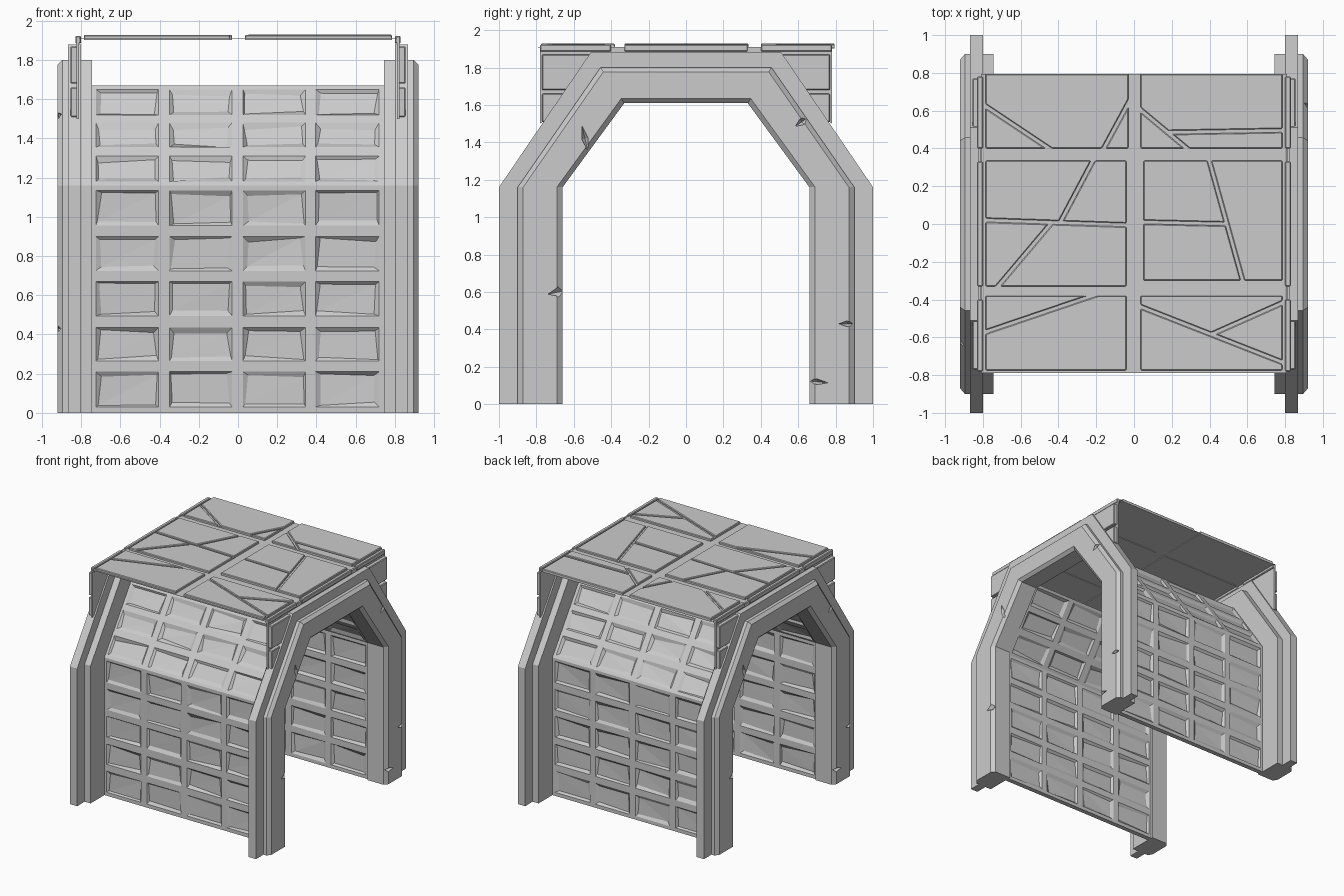
import bpy, bmesh, random
from mathutils import Vector, Matrix

if "Cube" in bpy.data.objects:
    bpy.data.objects.remove(bpy.data.objects["Cube"])

random.seed(4)


def finish(bm, name, bevel=0):
    bmesh.ops.recalc_face_normals(bm, faces=bm.faces[:])
    me = bpy.data.meshes.new(name)
    bm.to_mesh(me)
    bm.free()
    ob = bpy.data.objects.new(name, me)
    bpy.context.collection.objects.link(ob)
    if bevel:
        m = ob.modifiers.new("bevel", 'BEVEL')
        m.width, m.segments = bevel, 1
    return ob


def prism(bm, pts, push):
    # extrude a polygon of 3D points along a vector
    a = [bm.verts.new(p) for p in pts]
    b = [bm.verts.new(Vector(p) + Vector(push)) for p in pts]
    bm.faces.new(a)
    bm.faces.new(b[::-1])
    for i in range(len(a)):
        j = (i + 1) % len(a)
        bm.faces.new((a[i], a[j], b[j], b[i]))


# ---- End arches: a stepped section swept along the six-point arch path
INNER = [(-.66, 0), (-.66, 1.16), (-.33, 1.61), (.33, 1.61), (.66, 1.16), (.66, 0)]
OUTER = [(-1, 0), (-1, 1.16), (-.51, 1.88), (.51, 1.88), (1, 1.16), (1, 0)]
SECTION = [(.745, 0), (.745, .706), (.80, .706), (.80, 1), (.868, 1), (.868, .706),
           (.895, .706), (.92, .62), (.92, .09), (.895, 0)]
# chip centre y, z, half length, half height, tilt
CHIPS = [(-.68, .6, .07, .03, .2), (.86, .43, .05, .018, 0), (.70, .12, .07, .018, -.1),
         (-.54, 1.42, .08, .02, 1.8), (.62, 1.51, .05, .022, .6)]


def arch(name, sx):
    bm = bmesh.new()
    rings = []
    for p, q in zip(INNER, OUTER):
        p, q = Vector(p), Vector(q)
        rings.append([bm.verts.new((sx * x, *p.lerp(q, t))) for x, t in SECTION])
    n = len(SECTION)
    for a, b in zip(rings, rings[1:]):
        for i in range(n):
            j = (i + 1) % n
            bm.faces.new((a[i], a[j], b[j], b[i]))
    bm.faces.new(rings[0])
    bm.faces.new(rings[-1])
    ob = finish(bm, name)
    # weathering chips cut into the outside face
    cb = bmesh.new()
    for y, z, l, h, tilt in CHIPS:
        m = (Matrix.Translation((sx * .915, sx * y, z)) @ Matrix.Rotation(sx * tilt, 4, 'X')
             @ Matrix.Diagonal((.03, l, h, 1)))
        bmesh.ops.create_uvsphere(cb, u_segments=4, v_segments=2, radius=1, matrix=m)
    cutter = finish(cb, name + "_chip_cutter")
    cutter.hide_render = True
    mod = ob.modifiers.new("chips", 'BOOLEAN')
    mod.operation, mod.object, mod.solver = 'DIFFERENCE', cutter, 'EXACT'
    bpy.context.view_layer.objects.active = ob
    bpy.ops.object.modifier_apply(modifier=mod.name)
    bpy.data.objects.remove(cutter)


arch("right_arch", 1)
arch("left_arch", -1)

# ---- Side walls: coffered skins on both faces of a thin bent slab
XS = [-.77, -.725, -.405, -.35, -.03, .025, .345, .395, .72, .77]
LOW = [0, .03, .21, .265, .435, .495, .67, .725, .9, .955, 1.135, 1.16]
HIGH = [1.16, 1.18, 1.31, 1.355, 1.48, 1.52, 1.65, 1.67]


def skin(bm, path, side, sign):
    for (p, q), zs in zip(zip(path, path[1:]), (LOW, HIGH)):
        p, q = Vector(p), Vector(q)
        d = (q - p).normalized()
        into = Vector((0, -d.y * side, d.x)) * sign

        def at(x, z):
            r = p.lerp(q, (z - zs[0]) / (zs[-1] - zs[0]))
            return Vector((x, side * r.x, r.y))
        for i in range(len(XS) - 1):
            for j in range(len(zs) - 1):
                x0, x1, z0, z1 = XS[i], XS[i + 1], zs[j], zs[j + 1]
                rim = [at(x0, z0), at(x1, z0), at(x1, z1), at(x0, z1)]
                v = [bm.verts.new(c) for c in rim]
                if not (i % 2 and j % 2):
                    bm.faces.new(v)
                    continue
                # irregular sunken floor
                g = lambda: random.uniform(.006, .03)
                low = [at(x0 + g(), z0 + g()), at(x1 - g(), z0 + g()),
                       at(x1 - g(), z1 - g()), at(x0 + g(), z1 - g())]
                w = [bm.verts.new(c + into * random.uniform(.01, .019)) for c in low]
                for k in range(4):
                    m = (k + 1) % 4
                    bm.faces.new((v[k], v[m], w[m], w[k]))
                bm.faces.new((w[0], w[1], w[2]))
                bm.faces.new((w[0], w[2], w[3]))


for name, side in (("front_wall", -1), ("back_wall", 1)):
    bm = bmesh.new()
    skin(bm, [(.715, 0), (.715, 1.16), (.36, 1.67)], side, 1)
    skin(bm, [(.675, 0), (.675, 1.147), (.327, 1.647)], side, -1)
    bmesh.ops.remove_doubles(bm, verts=bm.verts[:], dist=1e-4)
    bmesh.ops.bridge_loops(bm, edges=[e for e in bm.edges if e.is_boundary])
    finish(bm, name)


# ---- Roof: thin sheet carrying six cracked plates
def half(poly, p, n):
    # keep the part of a convex polygon on the n side of p
    out = []
    for a, b in zip(poly, poly[1:] + poly[:1]):
        da, db = (a - p).dot(n), (b - p).dot(n)
        if da >= 0:
            out.append(a)
        if da * db < 0:
            out.append(a.lerp(b, da / (da - db)))
    return out


def crack(poly, cuts, gap=.009):
    pieces = [poly]
    for x0, y0, x1, y1 in cuts:
        p, q = Vector((x0, y0)), Vector((x1, y1))
        mid = (p + q) / 2
        n = Vector((p.y - q.y, q.x - p.x)).normalized()
        for c in pieces:
            if all((b - a).cross(mid - a) > 0 for a, b in zip(c, c[1:] + c[:1])):
                pieces.remove(c)
                pieces += [half(c, p + n * gap, n), half(c, p - n * gap, -n)]
                break
    return [c for c in pieces if len(c) > 2]


PLATES = [
    ((-.785, .40, -.03, .795), [(-.78, .62, -.45, .40), (-.03, .64, -.16, .40)]),
    ((.035, .40, .785, .795), [(.04, .60, .28, .40), (.2, .485, .78, .495)]),
    ((-.785, -.33, -.04, .335), [(-.78, .02, -.05, -.005), (-.22, .33, -.39, .01),
                                 (-.45, -.01, -.72, -.33)]),
    ((.05, -.30, .785, .335), [(.40, .33, .575, -.3), (.05, .01, .48, 0)]),
    ((-.785, -.775, -.04, -.38), [(-.78, -.57, -.22, -.38)]),
    ((.035, -.775, .785, -.38), [(.04, -.44, .78, -.73), (.42, -.58, .78, -.42)]),
]
bm = bmesh.new()
backing = bmesh.new()
for (x0, y0, x1, y1), cuts in PLATES:
    rect = [Vector(c) for c in ((x0, y0), (x1, y0), (x1, y1), (x0, y1))]
    prism(backing, [(v.x, v.y, 1.901) for v in rect], (0, 0, .014))
    for c in crack(rect, cuts):
        prism(bm, [(v.x, v.y, 1.905) for v in c], (0, 0, random.uniform(.02, .025)))
finish(bm, "roof_plates", .005)
finish(backing, "roof_plate_backing")

bm = bmesh.new()
prism(bm, [(-.81, -.79, 1.907), (.81, -.79, 1.907), (.81, .795, 1.907), (-.81, .795, 1.907)],
      (0, 0, .002))
finish(bm, "roof_sheet")

# ---- Gable sheets and corner plates filling between arch and roof
GABLE = [(-.78, 1.5), (-.78, 1.909), (.78, 1.909), (.78, 1.5), (.45, 1.72), (-.45, 1.72)]
CORNERS = [[(.77, 1.51), (.77, 1.66), (.62, 1.66), (.70, 1.51)],
           [(.77, 1.68), (.77, 1.87), (.49, 1.87), (.60, 1.68)]]
for name, sx in (("right", 1), ("left", -1)):
    bm = bmesh.new()
    prism(bm, [(sx * .812, y, z) for y, z in GABLE], (sx * .012, 0, 0))
    finish(bm, name + "_gable_sheet")
    bm = bmesh.new()
    for sy in (-1, 1):
        for c in CORNERS:
            prism(bm, [(sx * .82, sy * y, z) for y, z in c], (sx * .035, 0, 0))
    for y0, y1 in ((-.78, -.40), (-.33, .33), (.40, .78)):
        prism(bm, [(sx * .80, y0, 1.885), (sx * .80, y1, 1.885), (sx * .80, y1, 1.922),
                   (sx * .80, y0, 1.922)], (sx * .03, 0, 0))
    finish(bm, name + "_gable_plates", .005)
